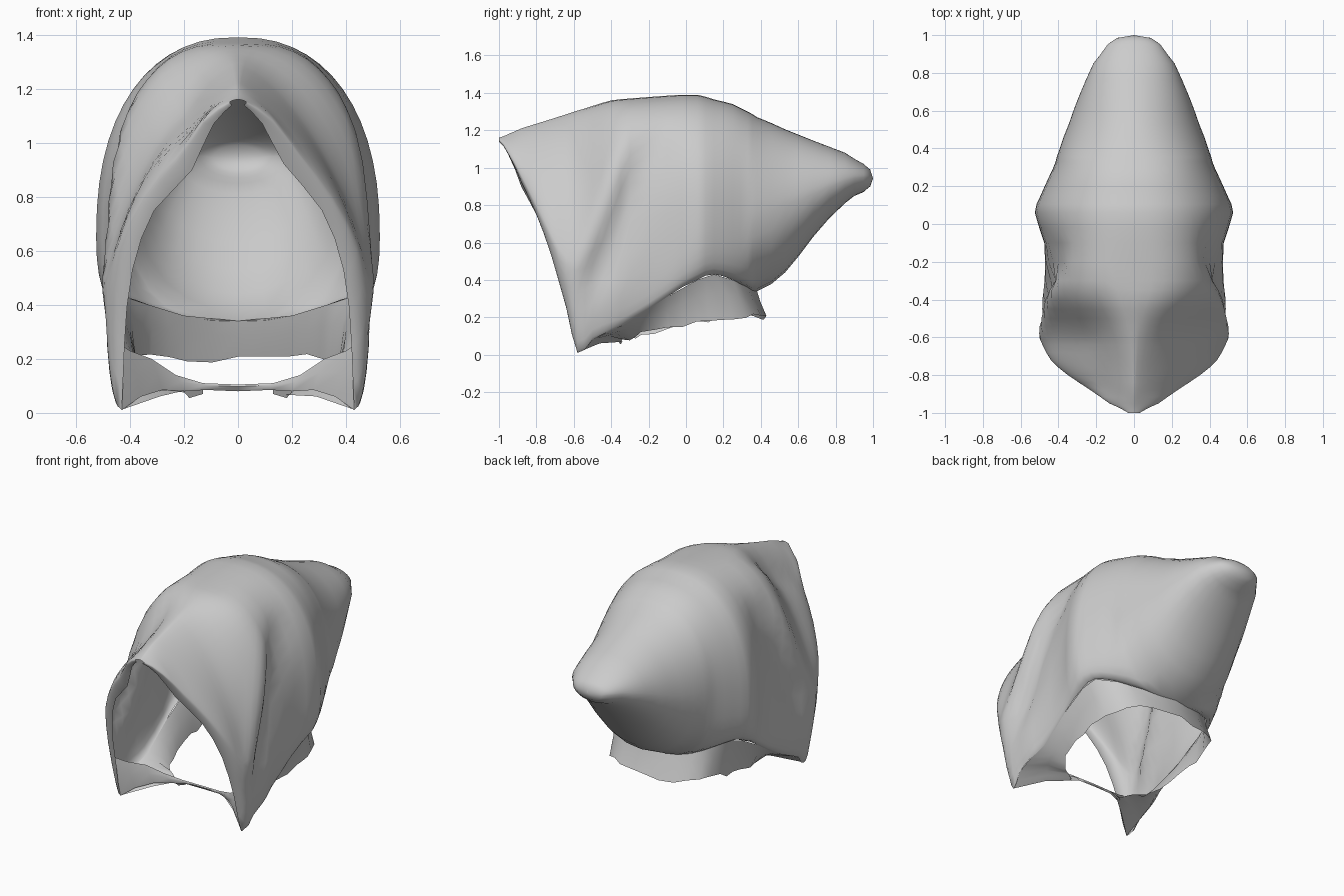
import bpy, bmesh, math, random
from mathutils import Vector

if "Cube" in bpy.data.objects:
    bpy.data.objects.remove(bpy.data.objects["Cube"])

random.seed(4)
cloth = bpy.data.materials.new("grey_cloth")
cloth.diffuse_color = (0.6, 0.6, 0.6, 1)
cloth.use_nodes = True
cloth.node_tree.nodes["Principled BSDF"].inputs["Base Color"].default_value = cloth.diffuse_color


def make_sheet(name, rows, angle=50):
    """Skin a list of equally long point rows into one open surface."""
    bm = bmesh.new()
    grid = [[bm.verts.new(p) for p in row] for row in rows]
    for a, b in zip(grid, grid[1:]):
        for i in range(len(a) - 1):
            bm.faces.new((a[i], a[i + 1], b[i + 1], b[i]))
    bmesh.ops.remove_doubles(bm, verts=bm.verts, dist=0.0015)
    bmesh.ops.recalc_face_normals(bm, faces=bm.faces)
    mesh = bpy.data.meshes.new(name)
    bm.to_mesh(mesh)
    bm.free()
    mesh.materials.append(cloth)
    ob = bpy.data.objects.new(name, mesh)
    bpy.context.collection.objects.link(ob)
    bpy.ops.object.select_all(action='DESELECT')
    ob.select_set(True)
    bpy.context.view_layer.objects.active = ob
    bpy.ops.object.shade_smooth_by_angle(angle=math.radians(angle))
    return ob


def mirror_row(half):
    """Half row from the side to the middle -> full row."""
    return half + [(-x, y, z) for x, y, z in reversed(half[:-1])]


# Arch sections: y, top z, half width, z of widest point, edge x, edge z, roundness
FRONT = [
    (-1.00, 1.16, .03, 1.15, .02, 1.14, 1.5),
    (-.95, 1.18, .13, 1.08, .09, 1.07, 1.35),
    (-.88, 1.21, .23, .95, .17, .92, 1.3),
    (-.80, 1.235, .35, .79, .31, .75, 1.3),
    (-.72, 1.26, .44, .62, .39, .53, 1.35),
    (-.64, 1.285, .48, .48, .42, .25, 1.45),
    (-.58, 1.305, .49, .45, .43, .01, 1.55),
    (-.50, 1.33, .49, .48, .45, .08, 1.8),
    (-.40, 1.36, .49, .52, .45, .13, 2.3),
    (-.30, 1.37, .475, .55, .43, .18, 2.7),
    (-.10, 1.385, .475, .62, .44, .31, 2.5),
]
BACK = [
    (.06, 1.39, .525, .65, .44, .40, 2.3),
    (.15, 1.365, .495, .69, .42, .43, 2.3),
    (.25, 1.34, .45, .72, .33, .40, 2.3),
    (.33, 1.30, .415, .75, .20, .36, 2.3),
    (.38, 1.27, .40, .76, .00, .34, 2.2),
    (.53, 1.205, .345, .80, .00, .44, 2.0),
    (.68, 1.145, .29, .86, .00, .63, 2.0),
    (.85, 1.08, .215, .93, .00, .81, 2.0),
    (.95, 1.02, .14, .95, .00, .87, 2.0),
    (.985, .99, .09, .945, .00, .90, 2.0),
    (1.00, .943, .00, .942, .00, .941, 2.0),
]


def smooth_stations(table):
    """Insert an in-between section in each gap."""
    out = []
    for i in range(len(table) - 1):
        p0, p1 = table[max(i - 1, 0)], table[i]
        p2, p3 = table[i + 1], table[min(i + 2, len(table) - 1)]
        out.append(p1)
        mid = [(9 * b + 9 * c - a - d) / 16 for a, b, c, d in zip(p0, p1, p2, p3)]
        mid[0] = (p1[0] + p2[0]) / 2
        mid[4] = max(mid[4], 0)
        out.append(tuple(mid))
    return out + [table[-1]]


def arch(station):
    y, zt, w, zw, xb, zb, n = station
    half = []
    low = max(n, 2)
    for k in range(6):                      # edge up to the widest point
        a = math.pi / 2 * (1 - k / 6)
        c, s = max(math.cos(a), 0) ** (2 / low), math.sin(a) ** (2 / low)
        half.append((xb + (w - xb) * c, y, zw + (zb - zw) * s))
    for k in range(15):                     # widest point up to the crown
        a = math.pi / 2 * k / 14
        c, s = max(math.cos(a), 0) ** (2 / n), math.sin(a) ** (2 / n)
        half.append((w * c, y, zw + (zt - zw) * s))
    return mirror_row(half)


def crease(p):
    """Raise the flap's rear ridge, press the valley behind it and the crown fold."""
    x, y, z = p
    line = -.55 + (z - .4) * .38            # slanted edge of the front flap
    fade = max(0, min(1, (z - .3) / .2, (1.25 - z) / .15))
    x *= 1 - .10 * fade * math.exp(-((y - line - .08) / .08) ** 2)
    x *= 1 + .04 * fade * math.exp(-((y - line + .05) / .06) ** 2)
    if x < 0 and y < -.3:                   # fold on one side of the crown
        t = min(1, (-.3 - y) / .2, (y + 1) / .15)
        z -= .03 * t * math.exp(-((x + .19) / .06) ** 2)
    return (x, y, z)


# Hood shell with pointed back
make_sheet("hood_shell",
           [[crease(p) for p in arch(s)] for s in smooth_stations(FRONT + BACK)])

# Collar: top seam follows the hood edge, ragged round hem closes in below
seam = [(.43, -.58, .012), (.45, -.50, .08), (.45, -.40, .13), (.43, -.30, .18),
        (.44, -.10, .31), (.44, .06, .40), (.42, .15, .43), (.33, .25, .40),
        (.20, .33, .36), (0, .38, .34)]
hem = [(.16, -.36, .08), (.21, -.34, .09), (.27, -.30, .095), (.32, -.24, .11),
       (.36, -.10, .14), (.375, .06, .18), (.37, .18, .20), (.32, .32, .21),
       (.19, .40, .20), (0, .43, .20)]


def refine(points):
    out = []
    for a, b in zip(points, points[1:]):
        out += [a, tuple((Vector(a) + Vector(b)) / 2)]
    return out + [points[-1]]


top_row = mirror_row(refine(seam))
low_row = mirror_row(refine(hem))
mid_row = []
for a, b in zip(top_row, low_row):
    m = (Vector(a) + Vector(b)) / 2
    mid_row.append((m.x * .98, m.y * .98, m.z + .015))
low_row = [(x, y, z + random.uniform(-.02, .015)) for x, y, z in low_row]
make_sheet("neck_collar", [top_row, mid_row, low_row], 40)

# Chin strap: broad at the flaps, narrow in the middle
upper = [(.46, -.62, .27), (.40, -.56, .23), (.32, -.48, .20),
         (.23, -.41, .14), (.13, -.37, .11), (0, -.36, .105)]
lower = [(.43, -.58, .01), (.36, -.53, .06), (.28, -.46, .085),
         (.20, -.39, .08), (.12, -.36, .085), (0, -.35, .08)]
bulge = [tuple((Vector(a) + Vector(b)) / 2 + Vector((0, -.01, .005)))
         for a, b in zip(upper, lower)]
make_sheet("chin_strap", [mirror_row(r) for r in (upper, bulge, lower)])

# Frayed ends where the strap meets the collar
for s, side in ((1, "right"), (-1, "left")):
    make_sheet(side + "_strap_end", [[(s * .22, -.38, .10), (s * .13, -.36, .10)],
                                     [(s * .18, -.35, .055), (s * .13, -.34, .07)]])

# Loose fold of cloth near the front peak
make_sheet("loose_fold", [[(.12, -.94, 1.09), (.16, -.71, 1.10)],
                          [(.13, -.93, 1.08), (.18, -.71, 1.05)]])
